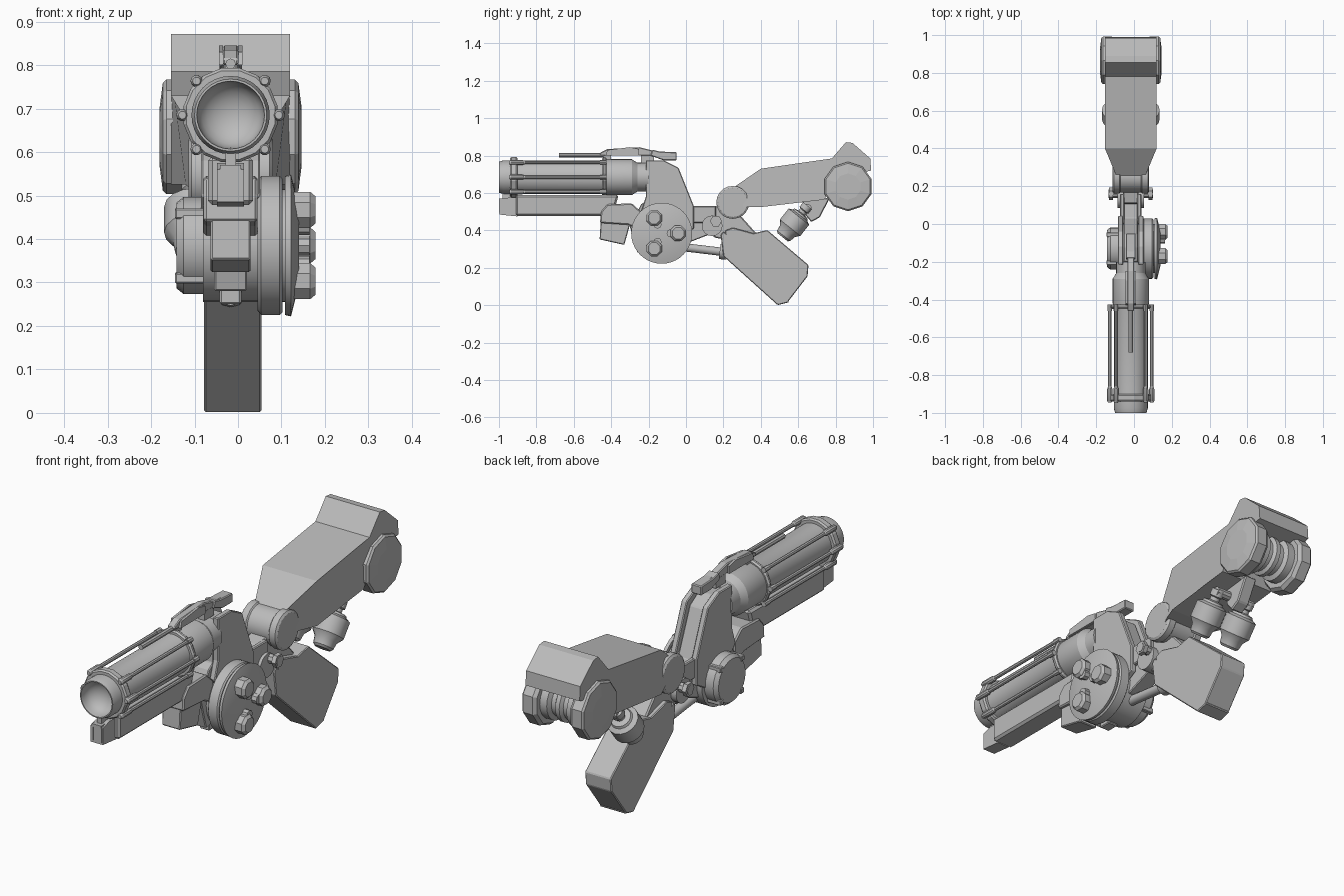
import bpy, bmesh, math
from mathutils import Vector

cube = bpy.data.objects.get("Cube")
if cube:
    bpy.data.objects.remove(cube, do_unlink=True)

CX = -0.017  # centre plane of the weapon and arm
METAL = bpy.data.materials.new("plain grey")
METAL.use_nodes = True
GREY = (0.5, 0.5, 0.5, 1)
METAL.diffuse_color = GREY
METAL.node_tree.nodes["Principled BSDF"].inputs["Base Color"].default_value = GREY


def finish(name, bm, angle=32, bevel=0):
    bmesh.ops.recalc_face_normals(bm, faces=bm.faces[:])
    mesh = bpy.data.meshes.new(name)
    bm.to_mesh(mesh)
    bm.free()
    mesh.materials.append(METAL)
    ob = bpy.data.objects.new(name, mesh)
    bpy.context.collection.objects.link(ob)
    if bevel:
        mod = ob.modifiers.new("chamfer", 'BEVEL')
        mod.width, mod.segments, mod.limit_method = bevel, 1, 'ANGLE'
    elif angle:
        bpy.ops.object.select_all(action='DESELECT')
        ob.select_set(True)
        bpy.context.view_layer.objects.active = ob
        bpy.ops.object.shade_smooth_by_angle(angle=math.radians(angle))
    return ob


def prism(name, pts, half, centre=CX, bevel=0):
    """Side outline of (y, z) points extruded across x; half may be a function of y."""
    width = half if callable(half) else (lambda y: half)
    bm = bmesh.new()
    a = [bm.verts.new((centre - width(y), y, z)) for y, z in pts]
    b = [bm.verts.new((centre + width(y), y, z)) for y, z in pts]
    bm.faces.new(a)
    bm.faces.new(b)
    for i in range(len(pts)):
        j = (i + 1) % len(pts)
        bm.faces.new((a[i], a[j], b[j], b[i]))
    return finish(name, bm, 0, bevel)


def box(name, y0, y1, z0, z1, half, centre=CX, bevel=0):
    return prism(name, [(y0, z0), (y1, z0), (y1, z1), (y0, z1)], half, centre, bevel)


def lathe(name, profile, origin, axis, sides=32, turn=0.0, angle=32):
    """Turned part: (radius, distance) profile along an axis."""
    bm = bmesh.new()
    quat = Vector(axis).to_track_quat('Z', 'Y')
    rings = []
    for r, t in profile:
        ring = []
        for i in range(1 if r == 0 else sides):
            a = math.tau * i / sides + turn
            p = quat @ Vector((r * math.cos(a), r * math.sin(a), t)) + Vector(origin)
            ring.append(bm.verts.new(p))
        rings.append(ring)
    for a, b in zip(rings, rings[1:]):
        for i in range(sides):
            j = (i + 1) % sides
            face = [a[i % len(a)], a[j % len(a)], b[j % len(b)], b[i % len(b)]]
            face = list(dict.fromkeys(face))
            if len(face) > 2:
                bm.faces.new(face)
    return finish(name, bm, angle)


def rod(name, start, end, r, sides=12, angle=32):
    d = Vector(end) - Vector(start)
    return lathe(name, [(0, 0), (r, 0), (r, d.length), (0, d.length)], start, d, sides, 0, angle)


FRONT, RIGHT, LEFT = (0, -1, 0), (1, 0, 0), (-1, 0, 0)
BZ = 0.685  # barrel height

# Barrel with a rounded bowl in the muzzle
bowl = [(.076 * math.cos(k * math.pi / 12), .985 - .06 * math.sin(k * math.pi / 12)) for k in range(6)]
lathe("barrel", [(0, .2), (.077, .2), (.077, .26), (.096, .29), (.096, .42), (.09, .44), (.09, .9),
                 (.09, .91), (.09, .975), (.083, 1), (.078, 1)] + bowl + [(0, .925)], (CX, 0, BZ), FRONT)
for name, y0, y1, r in (("muzzle_ring", .90, .94, .11), ("rear_ring", .425, .45, .107)):
    lathe(name, [(.08, y0), (r - .006, y0), (r, y0 + .008), (r, y1 - .008), (r - .006, y1), (.08, y1)],
          (CX, 0, BZ), FRONT, 16, math.pi / 16, 0)

# Six rods around the barrel, with end knobs
for k in (0, 1, 3, 4, 5, 7):
    a = k * math.pi / 4
    x, z = CX + .111 * math.cos(a), BZ + .111 * math.sin(a)
    rod("barrel_rod", (x, -.93, z), (x, -.43, z), .009, 8)
    lathe("rod_knob", [(0, .86), (.009, .86), (.014, .875), (.014, .935), (.009, .945), (0, .945)],
          (x, 0, z), FRONT, 10)
    rod("rod_rear_cap", (x, -.46, z), (x, -.425, z), .012, 8)

# Under-barrel housing and its nose
prism("under_barrel", [(-.91, .478), (-.42, .478), (-.38, .52), (-.36, .59), (-.91, .59)], .052, bevel=.01)
prism("under_barrel_nose", [(-.998, .485), (-.9, .475), (-.9, .575), (-.95, .575), (-.998, .56)], .031)
box("nose_frame_top", -1, -.94, .555, .57, .024)
for s in (-1, 1):
    box("nose_frame_side", -1, -.95, .495, .56, .005, CX + s * .022)
box("nose_post", -.98, -.93, .56, .61, .012)

# Top rail, sight and rear catch
prism("top_rail", [(-.46, .80), (-.46, .815), (-.42, .835), (-.25, .845), (-.17, .825), (-.10, .82),
                   (-.10, .78), (-.18, .80)], .018, bevel=.004)
prism("rail_catch", [(-.19, .80), (-.18, .832), (-.14, .822), (-.05, .818), (-.05, .775), (-.12, .775)], .026,
      bevel=.004)
for s in (-1, 1):
    prism("rail_cheek", [(-.43, .80), (-.42, .83), (-.3, .845), (-.25, .835), (-.25, .80)], .005, CX + s * .022)
rod("sight_rod", (CX, -.68, .803), (CX, -.42, .803), .012, 8)
box("sight_post", -.44, -.40, .77, .81, .012)
box("rail_foot", -.24, -.17, .76, .81, .015)

# Receiver: central block and two taller side plates
prism("receiver", [(-.20, .755), (-.12, .755), (-.055, .715), (.03, .51), (.14, .50), (.16, .45), (.13, .38),
                   (0, .33), (-.26, .28), (-.30, .42), (-.24, .54), (-.21, .56)], .038, bevel=.004)
for s in (-1, 1):
    prism("receiver_plate", [(-.215, .775), (-.12, .775), (-.04, .735), (.042, .53), (.042, .41), (-.10, .33),
                             (-.24, .50), (-.215, .58)], .014, CX + s * .054, .004)
    box("receiver_arm", .0, .16, .44, .53, .011, CX + s * .045, .004)

# Foregrip mount and foregrip
prism("foregrip_mount", [(-.46, .44), (-.455, .50), (-.42, .54), (-.29, .545), (-.24, .50), (-.24, .40),
                         (-.31, .43)], .062, bevel=.006)
prism("foregrip", [(-.462, .352), (-.33, .323), (-.30, .43), (-.43, .47), (-.455, .46)], .046, bevel=.004)

# Rotating core with bolted disc on one side and drum on the other
core = (0, -.13, .385)
lathe("core", [(0, -.08), (.13, -.08), (.13, .05), (0, .05)], core, RIGHT, 32)
lathe("disc", [(0, .045), (.15, .045), (.16, .053), (.16, .096), (.154, .102), (.13, .102), (.13, .108),
               (.16, .108), (.163, .122), (.09, .14), (0, .14)], core, RIGHT, 40)
for deg in (0, 117, 243):
    a = math.radians(deg)
    y, z = core[1] + .088 * math.cos(a), core[2] + .092 * math.sin(a)
    lathe("disc_bolt", [(0, .11), (.045, .11), (.045, .166), (.034, .178), (0, .178)], (0, y, z), RIGHT, 8,
          math.pi / 8, 0)
    rod("bolt_nub", (.12, y - .04 * math.cos(a), z - .04 * math.sin(a)),
        (.165, y - .04 * math.cos(a), z - .04 * math.sin(a)), .022, 8, 0)
lathe("drum", [(0, .07), (.105, .07), (.112, .08), (.112, .125), (.098, .142), (0, .142)], core, LEFT, 24)
for k in range(4):
    a = k * math.pi / 2 + .8
    y, z = core[1] + .105 * math.cos(a), core[2] + .105 * math.sin(a)
    box("drum_clip", y - .012, y + .012, z - .012, z + .012, .036, -.109, .003)
box("core_latch", -.22, -.16, .25, .29, .025, bevel=.004)

# Rear pivots joining receiver, arm and counterweight
lathe("arm_pivot", [(0, -.097), (.078, -.097), (.088, -.09), (.088, -.06), (.082, -.055), (.082, .055),
                    (.088, .06), (.088, .09), (.078, .097), (0, .097)], (CX, .25, .55), RIGHT, 20)
rod("lower_pivot", (CX - .07, .14, .425), (CX + .07, .14, .425), .055, 16)
rod("pivot_axle", (-.135, .16, .45), (.1, .16, .45), .022, 8)
for s in (-1, 1):
    rod("axle_nut", (CX + s * .095, .16, .45), (CX + s * .115, .16, .45), .032, 6, 0)
prism("pivot_link", [(.09, .40), (.11, .52), (.2, .54), (.3, .47), (.38, .38), (.28, .34), (.16, .36)], .042,
      bevel=.006)

# Push rod and collar
rod("push_rod", (CX, -.05, .315), (CX, .24, .28), .022, 12)
rod("push_rod_collar", (CX, .18, .287), (CX, .215, .283), .04, 12)

# Counterweight box with a separate lower strip
prism("counterweight", [(.21, .40), (.25, .415), (.36, .385), (.435, .402), (.655, .215), (.65, .155), (.545, .018),
                        (.52, .03), (.215, .325)], .066, -.012, .004)
prism("counterweight_strip", [(.185, .375), (.2, .395), (.225, .375), (.535, .07), (.55, .016), (.49, .001),
                              (.20, .262)], .066, -.012, .004)


# Upper arm, narrowing toward the pivot
def arm_width(y):
    return .07 + .067 * min(1, max(0, (y - .24) / .16))


prism("upper_arm", [(.20, .59), (.24, .62), (.4, .73), (.78, .785), (.855, .872), (.89, .868),
                    (.985, .785), (.99, .72), (.90, .70), (.80, .69), (.74, .565), (.4, .525),
                    (.32, .525), (.24, .50)], arm_width)

# Shoulder discs and the ribbed shaft between them
for s in (-1, 1):
    lathe("shoulder_disc", [(0, .085), (.12, .085), (.132, .1), (.132, .148), (.124, .156), (.07, .163), (0, .163)],
          (CX, .866, .635), (s, 0, 0), 10, math.pi / 10, 0)
lathe("shoulder_shaft", [(.075, -.1), (.095, -.09), (.095, -.05), (.075, -.04), (.075, -.02), (.09, -.01),
                         (.09, .01), (.075, .02), (.075, .04), (.095, .05), (.095, .09), (.075, .1)],
      (CX, .866, .635), RIGHT, 20)

# Twin canisters hung under the arm
prism("canister_bracket", [(.62, .56), (.77, .575), (.715, .47), (.67, .445), (.64, .48)], .03, bevel=.005)
rod("canister_bar", (CX - .1, .65, .52), (CX + .1, .65, .52), .022, 10)
for s in (-1, 1):
    lathe("canister", [(0, 0), (.03, 0), (.03, .03), (.022, .035), (.022, .05), (.045, .055), (.05, .065), (.07, .075),
                       (.07, .15), (.05, .175), (.045, .205), (.035, .215), (0, .215)],
          (CX + s * .083, .65, .532), (0, -.62, -.78), 16)
